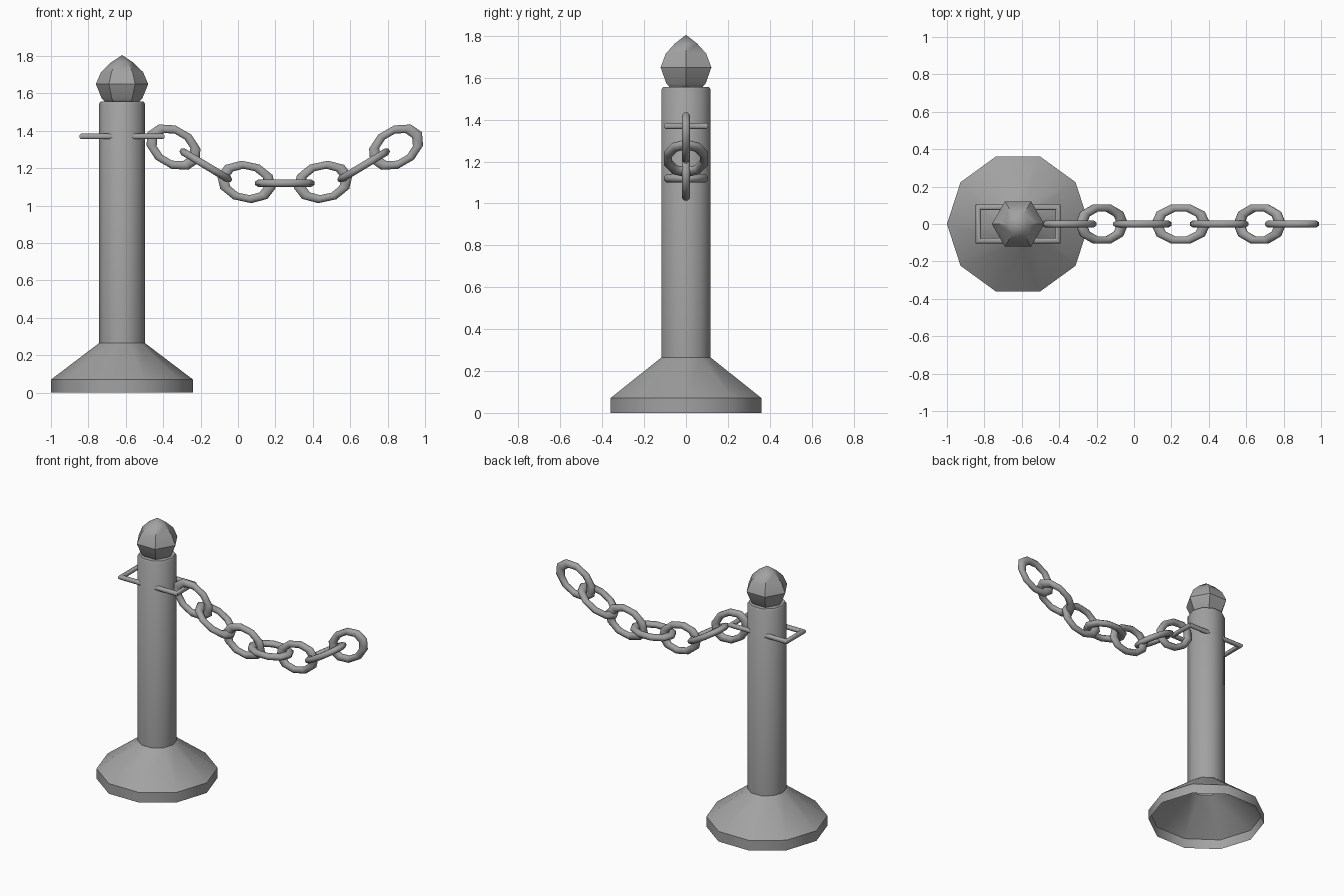
import bpy, bmesh, math
from mathutils import Matrix, Vector

if "Cube" in bpy.data.objects:
    bpy.data.objects.remove(bpy.data.objects["Cube"], do_unlink=True)

POST_X = -0.62
MID_X = 0.25   # lowest point of the hanging chain

iron = bpy.data.materials.new("grey_iron")
GREY = (0.36, 0.36, 0.36, 1)
iron.use_nodes = True
iron.diffuse_color = GREY
iron.node_tree.nodes["Principled BSDF"].inputs["Base Color"].default_value = GREY


def finish(name, bm, smooth_angle):
    mesh = bpy.data.meshes.new(name)
    bm.to_mesh(mesh)
    bm.free()
    mesh.materials.append(iron)
    obj = bpy.data.objects.new(name, mesh)
    bpy.context.collection.objects.link(obj)
    bpy.ops.object.select_all(action='DESELECT')
    bpy.context.view_layer.objects.active = obj
    obj.select_set(True)
    bpy.ops.object.shade_smooth_by_angle(angle=math.radians(smooth_angle))
    return obj


def lathe(name, profile, sides, smooth_angle):
    """Revolve (radius, height) points about the post axis; zero radius closes."""
    bm = bmesh.new()
    rings = []
    for r, z in profile:
        count = sides if r > 0 else 1
        rings.append([bm.verts.new((POST_X + r * math.cos(math.tau * i / sides),
                                    r * math.sin(math.tau * i / sides), z))
                      for i in range(count)])
    for low, high in zip(rings, rings[1:]):
        for i in range(sides):
            j = (i + 1) % sides
            if len(high) == 1:
                bm.faces.new((low[i], low[j], high[0]))
            else:
                bm.faces.new((low[i], low[j], high[j], high[i]))
    return finish(name, bm, smooth_angle)


def tube_loop(name, path, radius, sides, matrix, smooth_angle):
    """Closed tube through flat path points, mitred at the corners."""
    bm = bmesh.new()
    rings = []
    n = len(path)
    for i, p in enumerate(path):
        p = Vector(p)
        before = (p - Vector(path[i - 1])).normalized()
        after = (Vector(path[(i + 1) % n]) - p).normalized()
        tangent = (before + after).normalized()
        out = Vector((tangent.y, -tangent.x, 0)) / max(0.5, tangent.dot(after))
        rings.append([bm.verts.new(p + radius * (out * math.cos(a) + Vector((0, 0, math.sin(a)))))
                      for a in (math.tau * (k + 0.5) / sides for k in range(sides))])
    for i in range(n):
        a, b = rings[i], rings[(i + 1) % n]
        for k in range(sides):
            m = (k + 1) % sides
            bm.faces.new((a[k], b[k], b[m], a[m]))
    bm.transform(matrix)
    bmesh.ops.recalc_face_normals(bm, faces=bm.faces)
    return finish(name, bm, smooth_angle)


# Hollow flared foot, post and pointed cap
lathe("base", [(0.38, 0), (0.38, 0.07), (0.123, 0.265)], 10, 40)
lathe("post", [(0.123, 0.265), (0.123, 1.545), (0.115, 1.557), (0, 1.557)], 10, 40)
lathe("finial", [(0.09, 1.555), (0.108, 1.572), (0.14, 1.65), (0.112, 1.715),
                 (0.06, 1.765), (0, 1.805)], 6, 40)

# Rectangular bracket passing through the post
tube_loop("bracket", [(-0.213, -0.09, 0), (0.213, -0.09, 0), (0.213, 0.09, 0), (-0.213, 0.09, 0)],
          0.016, 8, Matrix.Translation((POST_X, 0, 1.37)), 50)

# Chain links: distance from the middle, height, tilt, upright or lying flat
ring = [(0.09 * math.cos(math.tau * i / 10), 0.09 * math.sin(math.tau * i / 10), 0)
        for i in range(10)]


def link(name, x, z, tilt, upright):
    m = (Matrix.Translation((x, 0, z))
         @ Matrix.Rotation(-math.radians(tilt), 4, 'Y')
         @ Matrix.Rotation(math.radians(90 if upright else 0), 4, 'X')
         @ Matrix.Diagonal((1.44, 1, 1, 1)))
    tube_loop(name, ring, 0.0215, 8, m, 60)


link("chain_link_middle", MID_X, 1.12, 0, False)
for side, sign in (("right", -1), ("left", 1)):
    link("chain_link_low_" + side, MID_X + sign * 0.205, 1.127, sign * 12, True)
    link("chain_link_slope_" + side, MID_X + sign * 0.422, 1.215, sign * 31, False)
    link("chain_link_end_" + side, MID_X + sign * 0.595, 1.313, sign * 30, True)
